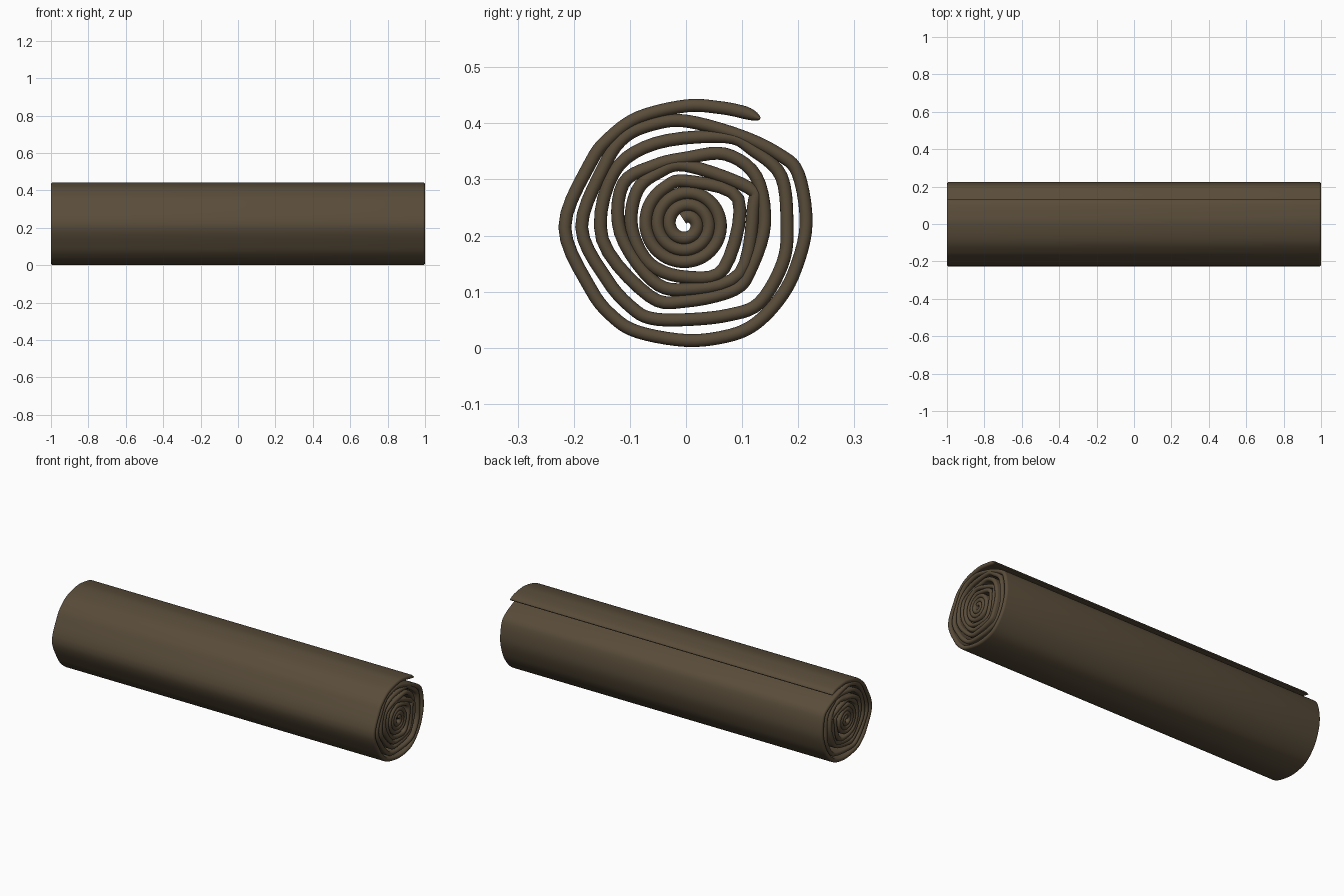
import bpy
import bmesh
import math
from mathutils import Vector

# Remove only the default cube
default_cube = bpy.data.objects.get("Cube")
if default_cube:
    bpy.data.objects.remove(default_cube, do_unlink=True)

HALF_LENGTH = 1.0
HALF_THICK = 0.0115
CENTRE = Vector((0.0, 0.22))

# Loose outer turns of the roll, from the free flap inward (thousandths, y and z)
OUTER_TURNS = [
    (132, 408), (105, 419), (60, 428), (0, 431), (-83, 411), (-135, 375),
    (-170, 330), (-216, 215), (-170, 105), (-130, 55), (-85, 28), (0, 13),
    (70, 20), (120, 40), (165, 85), (195, 140), (214, 220), (200, 310),
    (165, 345), (96, 378), (0, 404),
    (-60, 398), (-110, 375), (-145, 325), (-186, 215), (-140, 120),
    (-95, 70), (-60, 52), (0, 50), (75, 58), (131, 80), (172, 150),
    (180, 215), (170, 305), (120, 352), (70, 376),
    (-55, 364), (-130, 310), (-149, 193), (-65, 92), (0, 83), (85, 103),
    (115, 140), (140, 220), (125, 305), (70, 345),
    (0, 338), (-55, 325), (-112, 292), (-117, 205), (-60, 120), (0, 104),
    (96, 132), (120, 250), (112, 285), (0, 325),
    (-50, 312), (-87, 280), (-97, 215), (-65, 150), (0, 126), (68, 142),
    (93, 265),
]


def make_material(name, colour):
    """One flat colour, shown both in the viewport and in a render."""
    material = bpy.data.materials.new(name)
    material.use_nodes = True
    material.diffuse_color = colour
    shader = material.node_tree.nodes["Principled BSDF"]
    shader.inputs["Base Color"].default_value = colour
    shader.inputs["Roughness"].default_value = 0.9
    return material


def smooth_path(points, steps):
    """Pass a Catmull-Rom curve through the points."""
    padded = [points[0]] + points + [points[-1]]
    path = []
    for before, start, end, after in zip(padded, padded[1:], padded[2:], padded[3:]):
        for step in range(steps):
            t = step / steps
            path.append(0.5 * (2 * start + (end - before) * t
                               + (2 * before - 5 * start + 4 * end - after) * t ** 2
                               + (3 * start - before - 3 * end + after) * t ** 3))
    path.append(points[-1])
    return path


def tight_spiral(radius, end_radius, pitch, steps):
    """Even winding at the core, starting at the top."""
    points = []
    turns = (radius - end_radius) / pitch
    for step in range(int(turns * steps) + 1):
        turn = step / steps
        angle = math.pi / 2 + math.tau * turn
        direction = Vector((math.cos(angle), math.sin(angle)))
        points.append(CENTRE + direction * (radius - pitch * turn))
    return points


def sheet_section(segments):
    """Cross-section of the sheet with rounded long edges: (x, thickness factor)."""
    section = []
    for side in (1, -1):
        for step in range(segments + 1):
            angle = math.pi * (step / segments - 0.5)
            x = side * (HALF_LENGTH - HALF_THICK + HALF_THICK * math.cos(angle))
            section.append((x, side * math.sin(angle)))
    return section


def build_sheet(name, path, section, material):
    """Sweep the sheet section along the winding path."""
    bm = bmesh.new()
    rings = []
    travelled = 0.0
    taper_length = 0.035
    for index, point in enumerate(path):
        ahead = path[min(index + 1, len(path) - 1)]
        behind = path[max(index - 1, 0)]
        tangent = (ahead - behind).normalized()
        normal = Vector((tangent.y, -tangent.x))
        if index:
            travelled += (point - behind).length
        # The free flap thins to a narrow lip
        ease = 1 - min(travelled / taper_length, 1)
        thickness = HALF_THICK * max(math.sqrt(1 - ease ** 2), 0.2)
        ring = []
        for x, factor in section:
            place = point + normal * factor * thickness
            ring.append(bm.verts.new((x, place.x, place.y)))
        rings.append(ring)
    count = len(section)
    for first, second in zip(rings, rings[1:]):
        for i in range(count):
            j = (i + 1) % count
            bm.faces.new((first[i], first[j], second[j], second[i]))
    bm.faces.new(rings[0])
    bm.faces.new(reversed(rings[-1]))
    bmesh.ops.recalc_face_normals(bm, faces=bm.faces)
    mesh = bpy.data.meshes.new(name)
    bm.to_mesh(mesh)
    bm.free()
    mesh.materials.append(material)
    sheet = bpy.data.objects.new(name, mesh)
    bpy.context.collection.objects.link(sheet)
    return sheet


# Rolled mat: loose outer turns running into a tight core
outer = [Vector(pair) / 1000 for pair in OUTER_TURNS]
core = tight_spiral(radius=0.077, end_radius=0.011, pitch=0.021, steps=12)
winding = smooth_path(outer + core, steps=5)

brown = make_material("dark_brown_cloth", (0.1, 0.073, 0.042, 1))
mat = build_sheet("rolled_mat", winding, sheet_section(segments=8), brown)

bpy.ops.object.select_all(action='DESELECT')
mat.select_set(True)
bpy.context.view_layer.objects.active = mat
bpy.ops.object.shade_smooth_by_angle(angle=math.radians(50))
